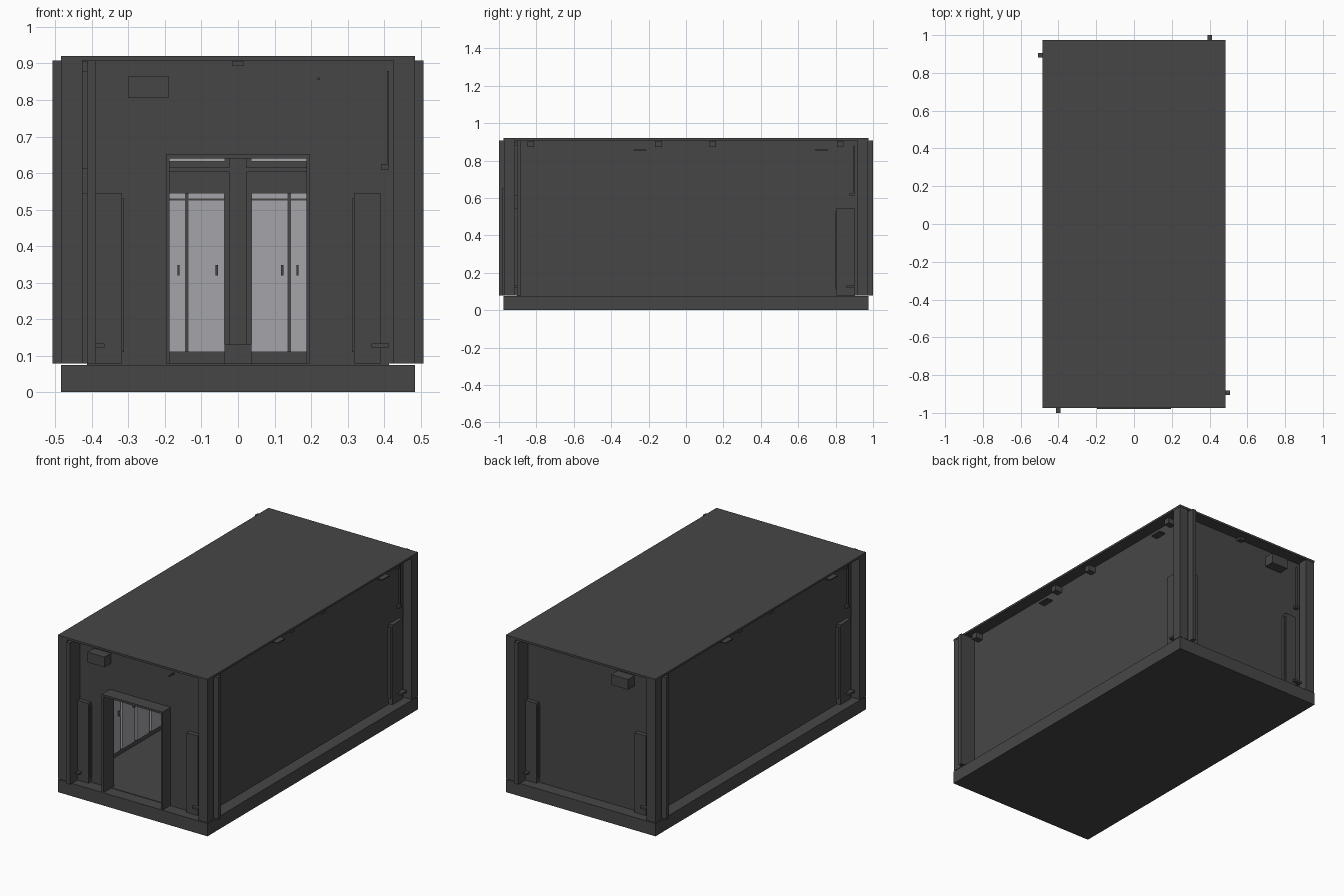
import bpy
import bmesh

default = bpy.data.objects.get("Cube")
if default:
    bpy.data.objects.remove(default)


def make_material(name, colour):
    mat = bpy.data.materials.new(name)
    mat.use_nodes = True
    mat.diffuse_color = colour
    mat.node_tree.nodes["Principled BSDF"].inputs["Base Color"].default_value = colour
    return mat


DARK = make_material("dark grey", (0.062, 0.062, 0.062, 1))
LIGHT = make_material("light grey panel", (0.37, 0.37, 0.40, 1))

# Main measures: slab half sizes, wall outer and inner planes, levels
SLAB_X, SLAB_Y = 0.485, 0.975
WALL_X, WALL_Y = 0.413, 0.904
IN_X, IN_Y = 0.39, 0.882
FIN_X, FIN_Y = 0.508, 1.0
FLOOR, EAVES, TOP = 0.078, 0.908, 0.92


def box(name, xs, ys, zs, mat=DARK):
    """Box spanning the given ranges."""
    mesh = bpy.data.meshes.new(name)
    bm = bmesh.new()
    bmesh.ops.create_cube(bm, size=1)
    for v in bm.verts:
        for axis, (lo, hi) in enumerate((xs, ys, zs)):
            v.co[axis] = lo if v.co[axis] < 0 else hi
    bm.to_mesh(mesh)
    bm.free()
    mesh.materials.append(mat)
    obj = bpy.data.objects.new(name, mesh)
    bpy.context.collection.objects.link(obj)
    return obj


def span(a, b):
    return (min(a, b), max(a, b))


def on_wall(name, side, along, zs, depth, mat=DARK, inside=False):
    """Box fixed to the outer or inner face of one wall."""
    sign = 1 if side in ("right", "back") else -1
    across_x = side in ("front", "back")
    plane = (IN_Y if inside else WALL_Y) if across_x else (IN_X if inside else WALL_X)
    reach = plane - depth if inside else plane + depth
    out = span(sign * plane, sign * reach)
    if across_x:
        return box(f"{side}_{name}", along, out, zs, mat)
    return box(f"{side}_{name}", out, along, zs, mat)


# Base slab, floor and roof
box("base_slab", (-SLAB_X, SLAB_X), (-SLAB_Y, SLAB_Y), (0, 0.075))
box("floor", (-WALL_X, WALL_X), (-WALL_Y, WALL_Y), (0.07, FLOOR))
box("roof", (-SLAB_X, SLAB_X), (-SLAB_Y, SLAB_Y), (EAVES, TOP))

# Walls, each running on past one corner as a fin
wall_z = (FLOOR, EAVES)
DOOR_X, DOOR_Z = 0.187, 0.64
front_y = (-WALL_Y, -IN_Y)
box("right_wall", (IN_X, WALL_X), (-IN_Y, FIN_Y), wall_z)
box("left_wall", (-WALL_X, -IN_X), (-FIN_Y, IN_Y), wall_z)
box("back_wall", (-FIN_X, IN_X), (IN_Y, WALL_Y), wall_z)
box("front_wall_left", (DOOR_X, FIN_X), front_y, wall_z)
box("front_wall_right", (-IN_X, -DOOR_X), front_y, wall_z)
box("front_wall_top", (-DOOR_X, DOOR_X), front_y, (DOOR_Z, EAVES))

# Door frame standing out from the front wall
FRAME = 0.197
frame_y = (-0.98, -IN_Y)
for s in (-1, 1):
    box("door_jamb", span(s * DOOR_X, s * FRAME), frame_y, (FLOOR, 0.652))
box("door_header", (-FRAME, FRAME), frame_y, (DOOR_Z, 0.652))

# Corner posts
for sx in (-1, 1):
    for sy in (-1, 1):
        box("corner_post", span(sx * 0.426, sx * 0.484),
            span(sy * 0.917, sy * 0.973), wall_z)

# Fittings that repeat on the front and back walls
for side, s in (("front", 1), ("back", -1)):
    on_wall("vent_box", side, (-0.3, -0.19), (0.805, 0.865), 0.06)
    on_wall("lamp", side, (-0.017, 0.017), (0.893, 0.906), 0.03)
    on_wall("rod", side, span(s * 0.217, s * 0.223), (0.855, 0.862), 0.05)
    for e in (-1, 1):
        on_wall("cabinet", side, span(e * 0.318, e * IN_X), (FLOOR, 0.545), 0.025)
        on_wall("cabinet_edge", side, span(e * 0.312, e * 0.318), (0.11, 0.53), 0.015)
        on_wall("foot_bracket", side, span(e * 0.365, e * WALL_X), (0.122, 0.133), 0.045)
    on_wall("conduit", side, span(s * 0.408, s * WALL_X), (0.62, 0.88), 0.012)
    on_wall("switch", side, span(s * 0.392, s * WALL_X), (0.61, 0.625), 0.02)

# Fittings that repeat on the long walls
for side, s in (("right", 1), ("left", -1)):
    for y in (-0.83, -0.147, 0.142, 0.825):
        on_wall("eaves_box", side, span(s * (y - 0.018), s * (y + 0.018)), (0.872, 0.905), 0.045)
    for y in (-0.245, 0.725):
        on_wall("eaves_plate", side, span(s * (y - 0.035), s * (y + 0.035)), (0.853, 0.859), 0.04)
    on_wall("cabinet", side, span(s * 0.805, s * 0.9), (FLOOR, 0.545), 0.025)
    on_wall("cabinet_edge", side, span(s * 0.799, s * 0.805), (0.11, 0.53), 0.015)
    on_wall("foot_bracket", side, span(s * 0.855, s * 0.9), (0.12, 0.133), 0.05)
    on_wall("conduit", side, span(s * 0.894, s * 0.9), (0.62, 0.88), 0.012)
    on_wall("switch", side, span(s * 0.875, s * 0.9), (0.612, 0.625), 0.02)

# Light panels with handles inside the back wall
panel_z = (0.11, 0.545)
for s in (-1, 1):
    for near, far, grip in ((0.037, 0.135, 0.118 if s > 0 else 0.055), (0.145, 0.245, 0.16)):
        on_wall("inner_panel", "back", span(s * near, s * far), panel_z, 0.012, LIGHT, True)
        on_wall("panel_rail", "back", span(s * near, s * far), (0.525, 0.53), 0.016, DARK, True)
        on_wall("handle", "back", span(s * grip, s * (grip + 0.006)), (0.32, 0.348), 0.025, DARK, True)
    on_wall("panel_divider", "back", span(s * 0.135, s * 0.145), panel_z, 0.016, DARK, True)
on_wall("middle_pillar", "back", (-0.023, 0.023), (0.13, DOOR_Z), 0.03, DARK, True)
on_wall("pillar_foot", "back", (-0.037, 0.037), (FLOOR, 0.13), 0.04, DARK, True)
on_wall("upper_rail", "back", (-0.3, 0.3), (0.603, 0.615), 0.03, DARK, True)
for s in (-1, 1):
    on_wall("light_strip", "back", span(s * 0.035, s * 0.24), (0.632, 0.646), 0.012, LIGHT, True)

# Rows of light panels inside the long walls
for side in ("left", "right"):
    for i in range(-6, 6):
        y = i * 0.135
        on_wall("inner_panel", side, (y + 0.01, y + 0.125), panel_z, 0.012, LIGHT, True)
        on_wall("handle", side, (y + 0.105, y + 0.111), (0.32, 0.348), 0.025, DARK, True)
